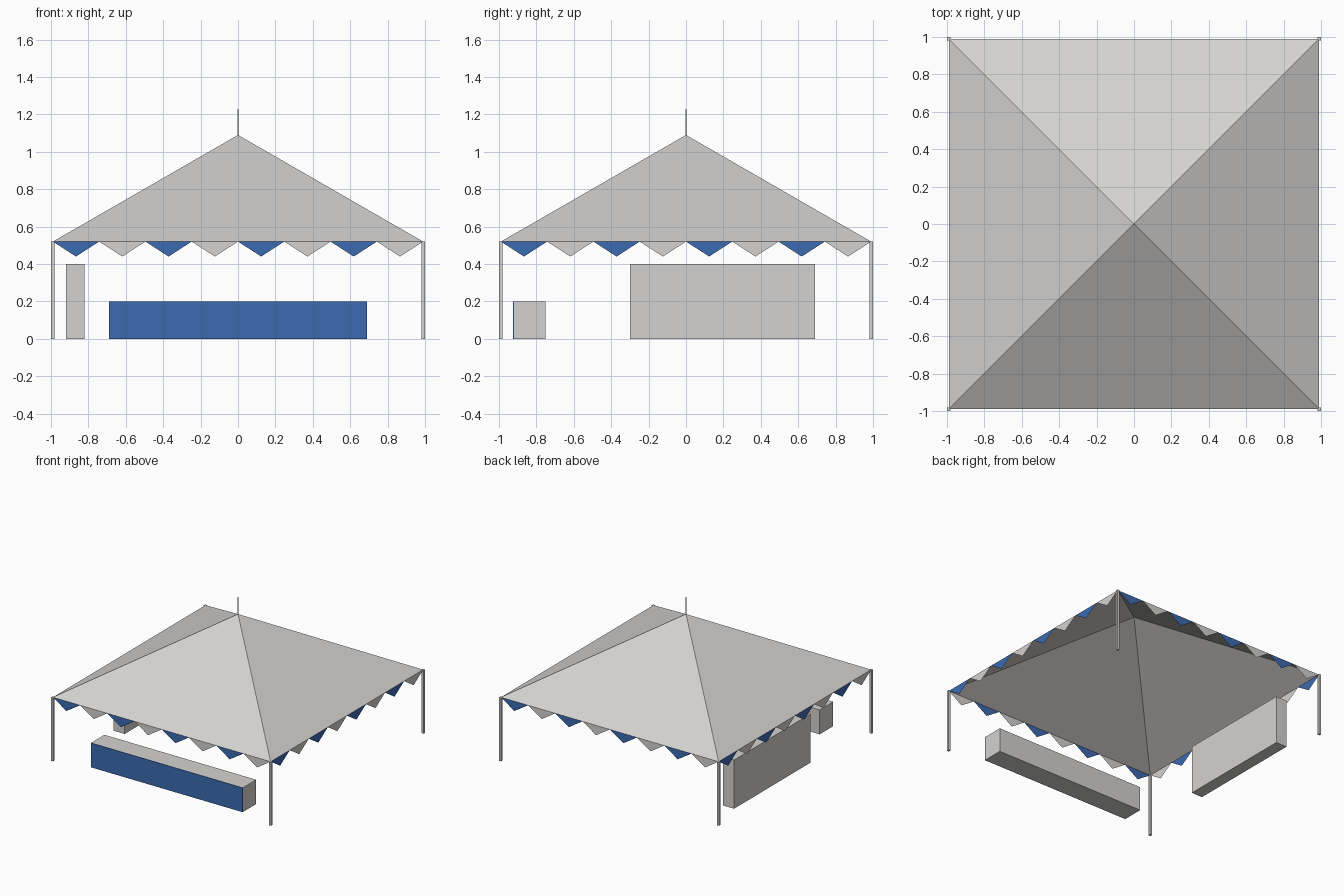
import bpy
import bmesh
import math
from mathutils import Matrix

if "Cube" in bpy.data.objects:
    bpy.data.objects.remove(bpy.data.objects["Cube"])


def material(name, rgb):
    m = bpy.data.materials.new(name)
    m.diffuse_color = (*rgb, 1.0)
    m.use_nodes = True
    m.node_tree.nodes["Principled BSDF"].inputs["Base Color"].default_value = m.diffuse_color
    return m


CANVAS = material("canvas_grey", (0.66, 0.65, 0.63))
BLUE = material("deep_blue", (0.045, 0.145, 0.44))

HALF, EAVE, APEX = 0.99, 0.52, 1.09   # roof half width, eave and peak heights
TEETH, DROP = 8, 0.08                 # valance points per side and their length


def finish(name, bm, *mats):
    mesh = bpy.data.meshes.new(name)
    bm.to_mesh(mesh)
    bm.free()
    for m in mats:
        mesh.materials.append(m)
    obj = bpy.data.objects.new(name, mesh)
    bpy.context.collection.objects.link(obj)
    return obj


def box(name, lo, hi, mat):
    size = [b - a for a, b in zip(lo, hi)]
    mid = [(a + b) / 2 for a, b in zip(lo, hi)]
    bm = bmesh.new()
    bmesh.ops.create_cube(bm, size=1, matrix=Matrix.Translation(mid) @ Matrix.Diagonal((*size, 1)))
    return finish(name, bm, mat)


# Pyramid roof, an open canvas sheet
bm = bmesh.new()
tip = bm.verts.new((0, 0, APEX))
rim = [bm.verts.new((x * HALF, y * HALF, EAVE)) for x, y in ((-1, -1), (1, -1), (1, 1), (-1, 1))]
for i in range(4):
    bm.faces.new((rim[i], rim[(i + 1) % 4], tip))
finish("roof", bm, CANVAS)

# Pointed valance on each side, alternating blue and canvas
step = 2 * HALF / TEETH
for k, side in enumerate(("front", "right", "back", "left")):
    bm = bmesh.new()
    for i in range(TEETH):
        x = -HALF + i * step
        pts = ((x, EAVE), (x + step / 2, EAVE - DROP), (x + step, EAVE))
        face = bm.faces.new([bm.verts.new((px, -HALF, pz)) for px, pz in pts])
        face.material_index = i % 2
    bm.transform(Matrix.Rotation(k * math.pi / 2, 4, "Z"))
    finish(side + "_valance", bm, BLUE, CANVAS)

# Corner posts
for sx, nx in ((-1, "left"), (1, "right")):
    for sy, ny in ((-1, "front"), (1, "back")):
        x, y, r = sx * HALF, sy * HALF, 0.01
        box(f"{ny}_{nx}_post", (x - r, y - r, 0), (x + r, y + r, EAVE), CANVAS)

# Spire on the peak
box("spire", (-0.004, -0.004, APEX - 0.01), (0.004, 0.004, 1.23), CANVAS)

# Front counter with its blue front panel, and the taller side counter
box("front_counter", (-0.69, -0.92, 0), (0.69, -0.75, 0.20), CANVAS)
box("counter_panel", (-0.69, -0.925, 0), (0.69, -0.92, 0.20), BLUE)
box("side_counter", (-0.92, -0.30, 0), (-0.82, 0.69, 0.40), CANVAS)
